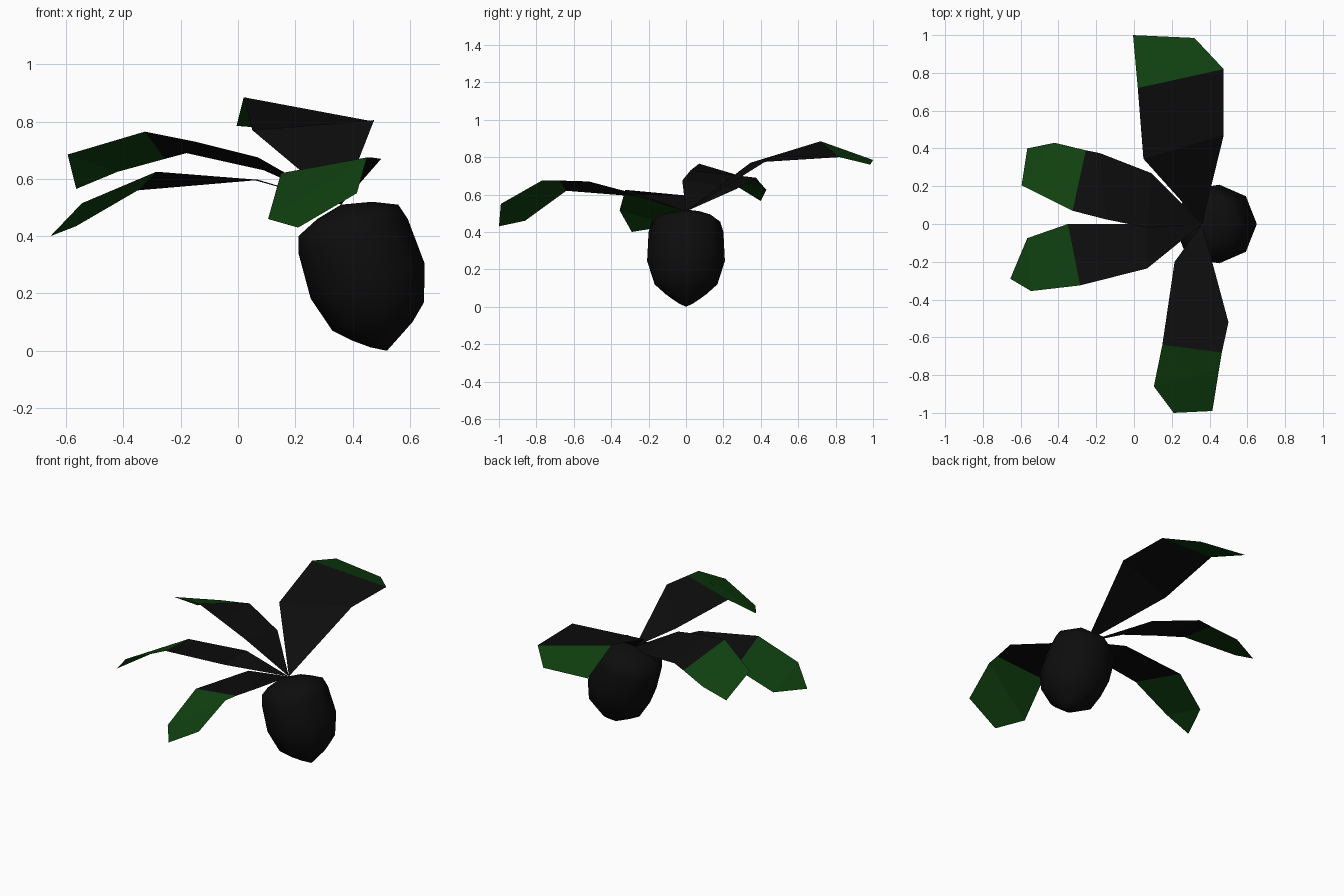
import bpy
import bmesh
import math
from mathutils import Vector

cube = bpy.data.objects.get("Cube")
if cube:
    bpy.data.objects.remove(cube, do_unlink=True)


def make_material(name, colour):
    mat = bpy.data.materials.new(name)
    mat.use_nodes = True
    mat.diffuse_color = colour
    mat.node_tree.nodes["Principled BSDF"].inputs["Base Color"].default_value = colour
    return mat


black = make_material("black", (0.004, 0.004, 0.004, 1))
green = make_material("dark green", (0.005, 0.052, 0.005, 1))


def make_object(name, bm, materials):
    mesh = bpy.data.meshes.new(name)
    bm.to_mesh(mesh)
    bm.free()
    for mat in materials:
        mesh.materials.append(mat)
    obj = bpy.data.objects.new(name, mesh)
    bpy.context.collection.objects.link(obj)
    return obj


def make_nut(name, bottom, top, rings, sides=8):
    """Tilted lathe: each ring is centre x, centre z and radius."""
    bm = bmesh.new()
    axis = Vector((-0.3, 0, 0.95)).normalized()
    across, side = Vector((axis.z, 0, -axis.x)), Vector((0, 1, 0))
    loops = []
    for x, z, radius in rings:
        centre = Vector((x, 0, z))
        angles = [math.tau * i / sides for i in range(sides)]
        loops.append([bm.verts.new(centre + radius * (across * math.cos(a) + side * math.sin(a)))
                      for a in angles])
    low, high = bm.verts.new(bottom), bm.verts.new(top)
    for i in range(sides):
        j = (i + 1) % sides
        bm.faces.new((low, loops[0][j], loops[0][i]))
        bm.faces.new((high, loops[-1][i], loops[-1][j]))
        for a, b in zip(loops, loops[1:]):
            bm.faces.new((a[i], a[j], b[j], b[i]))
    bmesh.ops.recalc_face_normals(bm, faces=bm.faces)
    for face in bm.faces:
        face.smooth = True
    return make_object(name, bm, [black])


def make_leaf(name, rows, green_from):
    """Bridge cross rows from the shared stem outwards; outer spans are green."""
    bm = bmesh.new()
    loops = [[bm.verts.new(p) for p in row] for row in [[STEM]] + rows]
    for i, (a, b) in enumerate(zip(loops, loops[1:])):
        face = bm.faces.new(a + b[::-1])
        face.material_index = int(i >= green_from)
        face.normal_update()
        if face.normal.z < 0:
            face.normal_flip()
    return make_object(name, bm, [black, green])


STEM = (0.36, 0, 0.51)

# Hanging nut
make_nut("nut", (0.52, 0, 0), (0.36, 0, 0.51), [
    (0.51, 0.027, 0.05), (0.505, 0.068, 0.11), (0.49, 0.12, 0.168),
    (0.452, 0.245, 0.208), (0.402, 0.4, 0.2), (0.385, 0.455, 0.183),
    (0.372, 0.49, 0.1)])

# Leaves with green ends
make_leaf("back_leaf", [
    [(0.05, 0.345, 0.77), (0.475, 0.47, 0.805)],
    [(0.02, 0.72, 0.885), (0.475, 0.82, 0.8)],
    [(-0.005, 1, 0.785), (0.32, 0.985, 0.76)]], 2)

make_leaf("front_leaf", [
    [(0.215, -0.2, 0.585), (0.5, -0.52, 0.67)],
    [(0.15, -0.64, 0.62), (0.465, -0.68, 0.675)],
    [(0.105, -0.86, 0.46), (0.45, -0.77, 0.675)],
    [(0.21, -1, 0.43), (0.415, -0.99, 0.55)]], 2)

make_leaf("right_back_leaf", [
    [(0.07, -0.02, 0.675), (0.09, 0.27, 0.63)],
    [(-0.15, 0.025, 0.73), (-0.18, 0.375, 0.69)],
    [(-0.325, 0.07, 0.765), (-0.255, 0.39, 0.67)],
    [(-0.595, 0.205, 0.685), (-0.42, 0.43, 0.625)],
    [(-0.565, 0.4, 0.565)]], 3)

make_leaf("right_front_leaf", [
    [(0.06, 0, 0.595), (0.07, -0.235, 0.597)],
    [(-0.35, 0, 0.56), (-0.285, -0.325, 0.625)],
    [(-0.565, -0.075, 0.435), (-0.545, -0.355, 0.515)],
    [(-0.655, -0.29, 0.4)]], 2)
